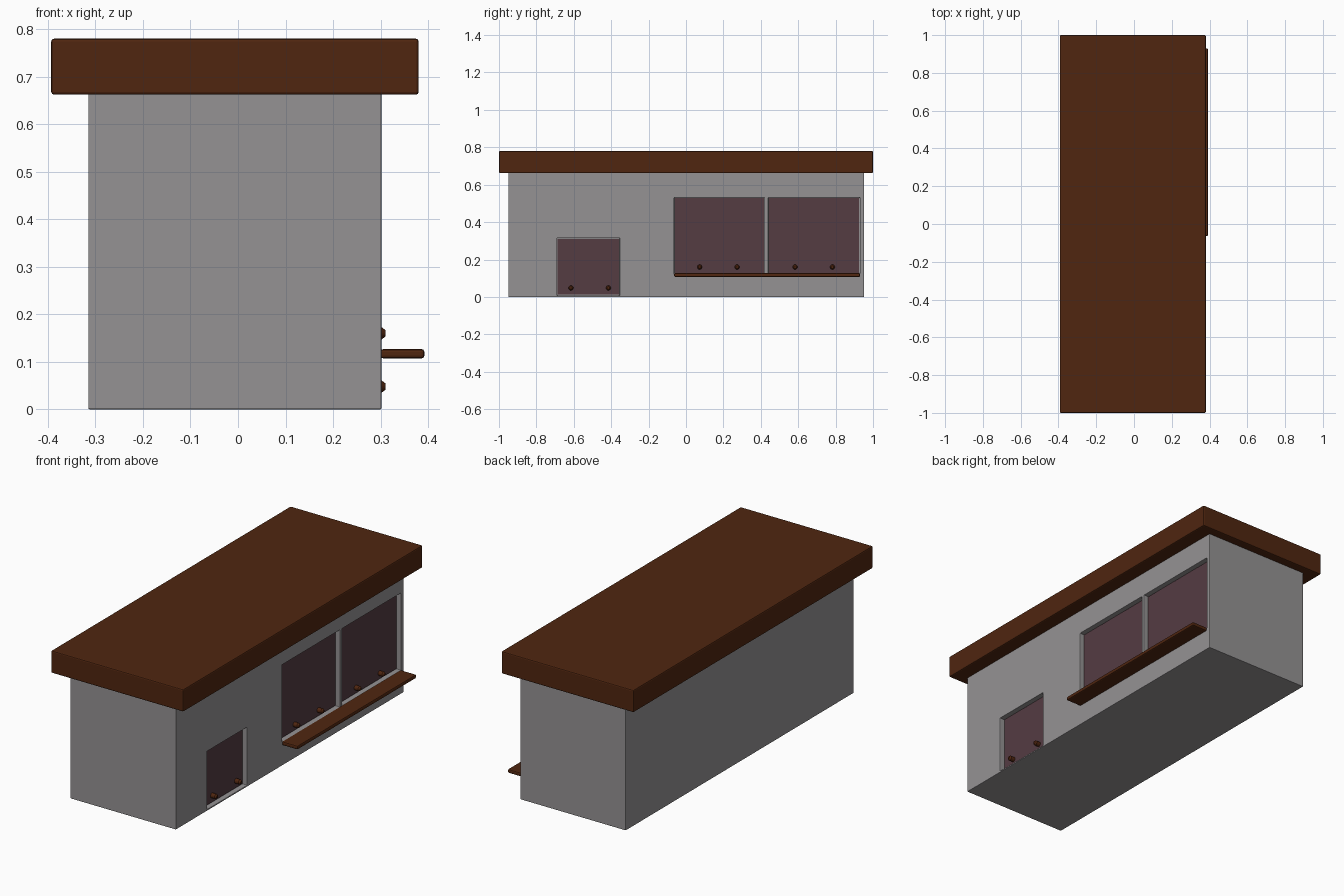
import bpy, bmesh, math
from mathutils import Matrix

if "Cube" in bpy.data.objects:
    bpy.data.objects.remove(bpy.data.objects["Cube"])


def material(name, rgb):
    m = bpy.data.materials.new(name)
    m.diffuse_color = (*rgb, 1)
    m.use_nodes = True
    m.node_tree.nodes["Principled BSDF"].inputs["Base Color"].default_value = m.diffuse_color
    return m


GREY = material("wall grey", (0.30, 0.29, 0.295))
BROWN = material("wood brown", (0.08, 0.019, 0.005))
PLUM = material("shutter plum", (0.09, 0.045, 0.055))


def finish(name, bm, mat):
    bmesh.ops.recalc_face_normals(bm, faces=bm.faces[:])
    me = bpy.data.meshes.new(name)
    bm.to_mesh(me)
    bm.free()
    ob = bpy.data.objects.new(name, me)
    bpy.context.collection.objects.link(ob)
    me.materials.append(mat)
    return ob


def box(name, x, y, z, mat, bevel=0):
    bm = bmesh.new()
    size = [b - a for a, b in (x, y, z)]
    mid = [(a + b) / 2 for a, b in (x, y, z)]
    bmesh.ops.create_cube(bm, size=1, matrix=Matrix.Translation(mid) @ Matrix.Diagonal((*size, 1)))
    ob = finish(name, bm, mat)
    if bevel:
        add_bevel(ob, bevel)
    return ob


def add_bevel(ob, width):
    b = ob.modifiers.new("soft edges", 'BEVEL')
    b.width, b.segments, b.limit_method = width, 2, 'ANGLE'


def knob(name, y, z):
    # turned knob: straight body with a tapered tip, pointing +x
    bm = bmesh.new()
    for r1, r2, x0, x1 in ((0.013, 0.013, 0.274, 0.302), (0.013, 0.007, 0.302, 0.31)):
        bmesh.ops.create_cone(bm, cap_ends=True, segments=16, radius1=r1, radius2=r2, depth=x1 - x0,
                              matrix=Matrix.Translation(((x0 + x1) / 2, y, z)) @ Matrix.Rotation(math.pi / 2, 4, 'Y'))
    finish(name, bm, BROWN)


# walls and roof slab
WALL_X = 0.302
walls = box("walls", (-0.315, WALL_X), (-0.95, 0.953), (0, 0.665), GREY)
box("roof", (-0.393, 0.38), (-1, 1), (0.662, 0.78), BROWN, 0.006)

# recessed openings, each closed by a shutter with two knobs
openings = {"door": ((-0.69, -0.355), (0.008, 0.315), (-0.615, -0.415), 0.048),
            "left_window": ((-0.063, 0.42), (0.125, 0.532), (0.073, 0.273), 0.16),
            "right_window": ((0.44, 0.93), (0.125, 0.532), (0.583, 0.783), 0.16)}
for name, (y, z, knobs, kz) in openings.items():
    cutter = box(name + "_cutter", (0.272, 0.35), y, z, GREY)
    cutter.hide_render = True
    cutter.hide_set(True)
    cut = walls.modifiers.new(name, 'BOOLEAN')
    cut.object, cut.operation, cut.solver = cutter, 'DIFFERENCE', 'EXACT'
    g = 0.004
    box(name + "_shutter", (0.270, 0.279), (y[0] + g, y[1] - g), (z[0] + g, z[1] - g), PLUM)
    for i, ky in enumerate(knobs):
        knob(f"{name}_knob_{i + 1}", ky, kz)
add_bevel(walls, 0.003)

# serving shelf under the windows
box("shelf", (0.30, 0.392), (-0.063, 0.93), (0.107, 0.127), BROWN, 0.006)
